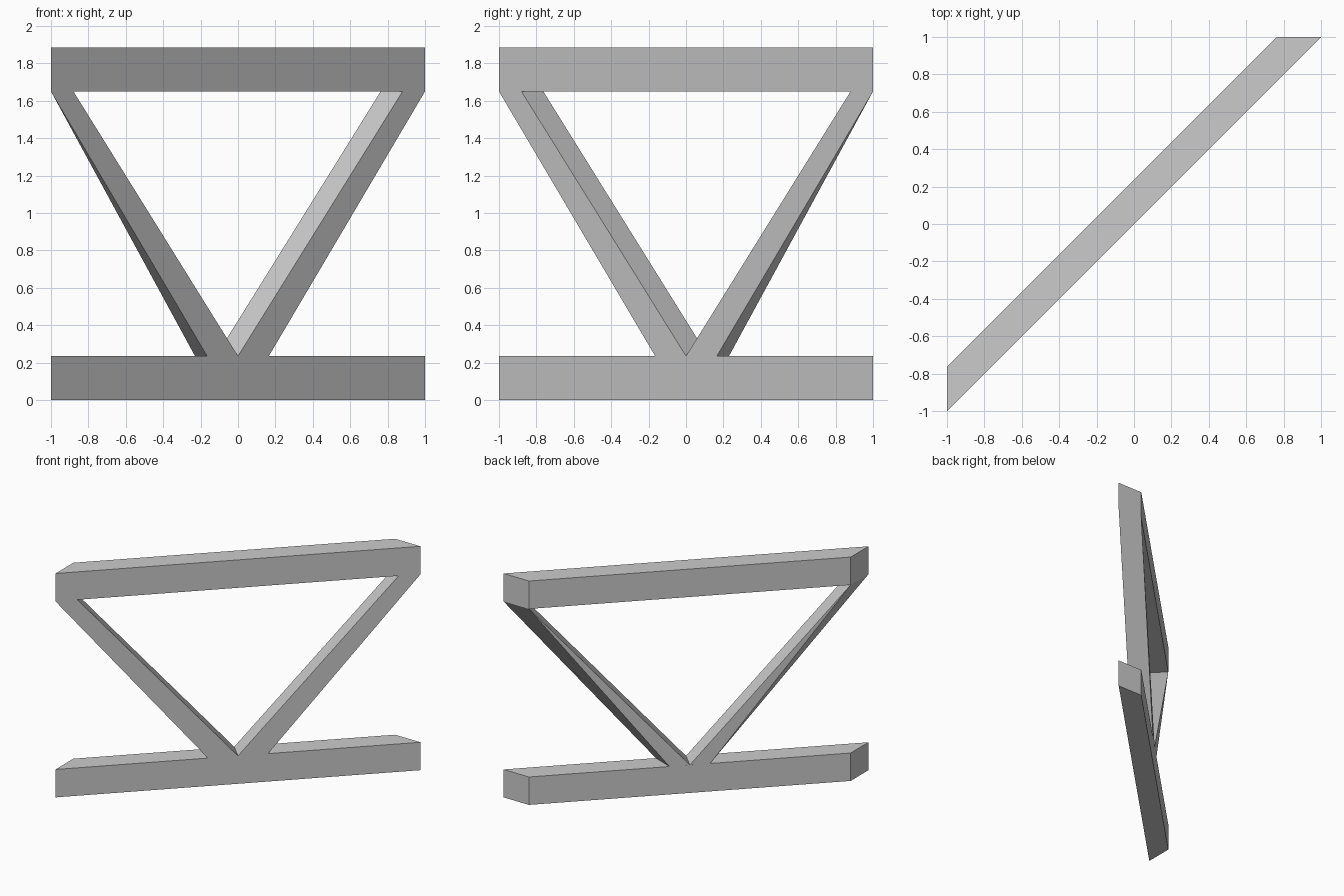
import bpy, bmesh, math

if "Cube" in bpy.data.objects:
    bpy.data.objects.remove(bpy.data.objects["Cube"])

BEAM, TOP = 0.235, 1.885
UNDER = TOP - BEAM


def loft(name, low, z0, high, z1):
    """Solid between two matching plan outlines; coincident corners are merged."""
    bm = bmesh.new()
    a = [bm.verts.new((x, y, z0)) for x, y in low]
    b = [bm.verts.new((x, y, z1)) for x, y in high]
    bm.faces.new(a)
    bm.faces.new(b)
    n = len(a)
    for i in range(n):
        j = (i + 1) % n
        bm.faces.new((a[i], a[j], b[j], b[i]))
    bmesh.ops.remove_doubles(bm, verts=bm.verts[:], dist=1e-4)
    bmesh.ops.recalc_face_normals(bm, faces=bm.faces[:])
    me = bpy.data.meshes.new(name)
    bm.to_mesh(me)
    bm.free()
    ob = bpy.data.objects.new(name, me)
    bpy.context.collection.objects.link(ob)
    return ob


def flip(points):
    """Mirror across the plane through the middle of the diagonal frame."""
    return [(-y, -x) for x, y in points]


# Mitred diagonal rails
rail = [(-1, -1), (1, 1), (0.763, 1), (-1, -0.763)]
loft("bottom_rail", rail, 0, rail, BEAM)
loft("top_rail", rail, UNDER, rail, TOP)

# Slanted struts: front outer, front inner, back inner, back outer
foot = [(-0.165, -0.165), (0, 0), (-0.118, 0.118), (-0.23, 0.007)]
head = [(-1, -1), (-0.88, -0.88), (-1, -0.763), (-1, -0.763)]
struts = [
    loft("left_strut", foot, BEAM, head, UNDER),
    loft("right_strut", flip(foot), BEAM, flip(head), UNDER),
]
for ob in struts:
    bpy.ops.object.select_all(action='DESELECT')
    ob.select_set(True)
    bpy.context.view_layer.objects.active = ob
    bpy.ops.object.shade_smooth_by_angle(angle=math.radians(40))
